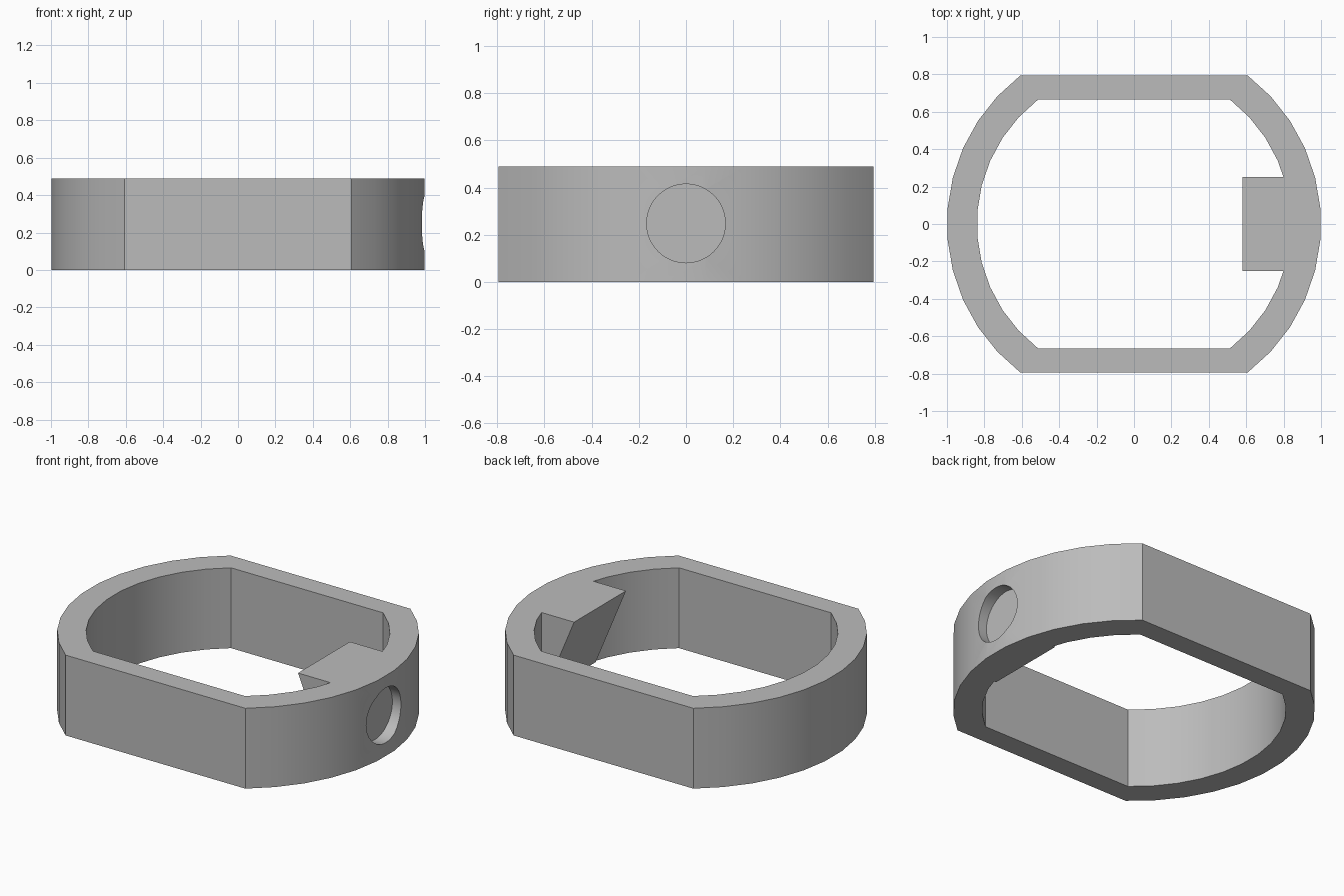
import bpy, bmesh, math

HEIGHT = 0.49
ARC_STEPS = 11

if "Cube" in bpy.data.objects:
    bpy.data.objects.remove(bpy.data.objects["Cube"], do_unlink=True)

grey = bpy.data.materials.new("plain_grey")
grey.use_nodes = True
grey.diffuse_color = (0.5, 0.5, 0.5, 1)
grey.node_tree.nodes["Principled BSDF"].inputs["Base Color"].default_value = (0.5, 0.5, 0.5, 1)


def outline(radius, half_depth):
    """Circle with its front and back trimmed flat."""
    end = math.asin(half_depth / radius)
    sweep = [-end + 2 * end * i / ARC_STEPS for i in range(ARC_STEPS + 1)]
    angles = sweep + [a + math.pi for a in sweep]
    return [(radius * math.cos(a), radius * math.sin(a)) for a in angles]


def finish(bm, name):
    bmesh.ops.recalc_face_normals(bm, faces=bm.faces)
    mesh = bpy.data.meshes.new(name)
    bm.to_mesh(mesh)
    bm.free()
    mesh.materials.append(grey)
    obj = bpy.data.objects.new(name, mesh)
    bpy.context.collection.objects.link(obj)
    return obj


def combine(target, tool, operation):
    mod = target.modifiers.new(tool.name, "BOOLEAN")
    mod.object, mod.operation, mod.solver = tool, operation, "EXACT"
    bpy.context.view_layer.objects.active = target
    bpy.ops.object.modifier_apply(modifier=mod.name)
    bpy.data.objects.remove(tool, do_unlink=True)


# Ring band: outer and inner outlines bridged at the bottom, top and walls
bm = bmesh.new()
loops = [[bm.verts.new((x, y, z)) for x, y in outline(r, d)]
         for r, d, z in ((1, 0.795, 0), (1, 0.795, HEIGHT),
                         (0.84, 0.665, HEIGHT), (0.84, 0.665, 0))]
count = len(loops[0])
for k in range(4):
    a, b = loops[k], loops[(k + 1) % 4]
    for i in range(count):
        j = (i + 1) % count
        bm.faces.new((a[i], a[j], b[j], b[i]))
band = finish(bm, "ring_band")

# Inner wedge: flat on top, sloping back to the wall underneath
bm = bmesh.new()
profile = [(0.58, HEIGHT), (0.9, HEIGHT), (0.9, 0), (0.785, 0)]
side = bm.faces.new([bm.verts.new((x, -0.25, z)) for x, z in profile])
extruded = bmesh.ops.extrude_face_region(bm, geom=[side])["geom"]
bmesh.ops.translate(bm, vec=(0, 0.5, 0),
                    verts=[v for v in extruded if isinstance(v, bmesh.types.BMVert)])
combine(band, finish(bm, "inner_wedge"), "UNION")

# Shallow round recess in the outside wall
bpy.ops.mesh.primitive_cylinder_add(vertices=48, radius=0.167, depth=0.2,
                                    location=(1.025, 0, 0.248),
                                    rotation=(0, math.pi / 2, 0))
recess = bpy.context.object
recess.name = "recess_cutter"
recess.hide_render = True
recess.data.materials.append(grey)
combine(band, recess, "DIFFERENCE")

# Smooth curved walls with crisp corners
bpy.ops.object.select_all(action="DESELECT")
band.select_set(True)
bpy.context.view_layer.objects.active = band
bpy.ops.object.shade_smooth_by_angle(angle=math.radians(25))
